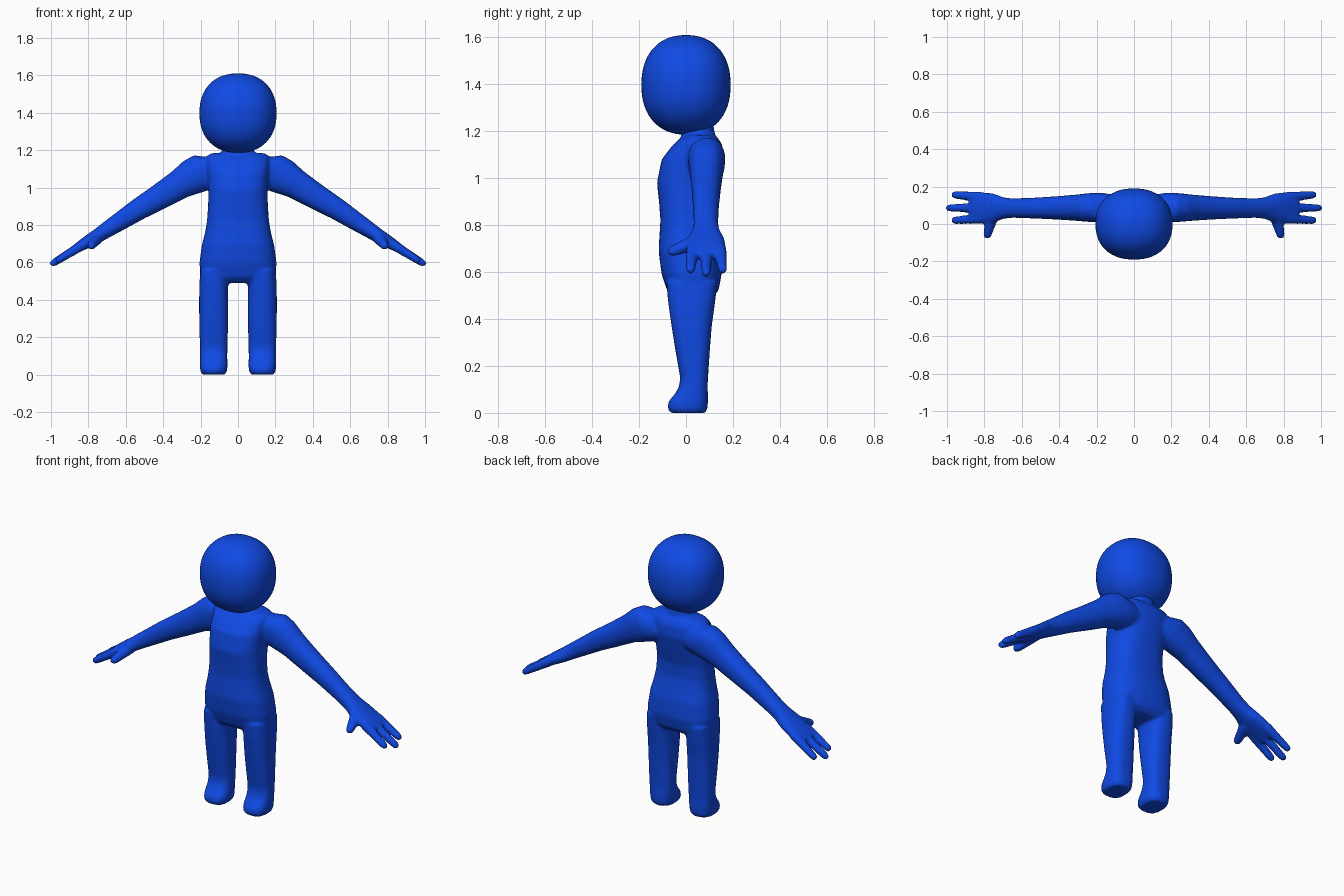
import bpy, bmesh, math
from mathutils import Vector

if "Cube" in bpy.data.objects:
    bpy.data.objects.remove(bpy.data.objects["Cube"])

blue = bpy.data.materials.new("royal blue")
blue.diffuse_color = (0.005, 0.068, 0.78, 1)
blue.use_nodes = True
blue.node_tree.nodes["Principled BSDF"].inputs["Base Color"].default_value = blue.diffuse_color


def spow(v, p):
    return math.copysign(abs(v) ** p, v)


def loft(bm, rings, n=28, power=2.0):
    """Closed tube through (centre, u half-axis, v half-axis) rings."""
    loops = []
    for c, u, v in rings:
        loop = []
        for i in range(n):
            a = 2 * math.pi * i / n
            loop.append(bm.verts.new(c + u * spow(math.cos(a), 2 / power)
                                     + v * spow(math.sin(a), 2 / power)))
        loops.append(loop)
    for a, b in zip(loops, loops[1:]):
        for i in range(n):
            j = (i + 1) % n
            bm.faces.new((a[i], a[j], b[j], b[i]))
    bm.faces.new(loops[0][::-1])
    bm.faces.new(loops[-1])


def level(z, half_x, y0, y1, x=0):
    """Horizontal ring given by its width and front/back limits."""
    return (Vector((x, (y0 + y1) / 2, z)), Vector((half_x, 0, 0)),
            Vector((0, (y1 - y0) / 2, 0)))


def finger(bm, a, b, r0, r1):
    """Tapered, round-ended digit."""
    a, b = Vector(a), Vector(b)
    d = (b - a).normalized()
    u = d.cross(Vector((0, 0, 1))).normalized()
    v = d.cross(u)
    rings = []
    for t, k in ((0, 1), (.5, 1), (.88, 1), (.96, .85), (1, .5)):
        r = (r0 + (r1 - r0) * t) * k
        rings.append((a.lerp(b, t), u * r, v * r))
    loft(bm, rings, 14)


bm = bmesh.new()

# torso
loft(bm, [level(*p) for p in (
    (.49, .150, -.050, .110), (.52, .195, -.080, .138), (.59, .207, -.104, .152),
    (.69, .194, -.117, .145), (.76, .176, -.113, .128), (.82, .166, -.109, .116),
    (.90, .160, -.115, .118), (.98, .158, -.124, .138), (1.08, .165, -.104, .160),
    (1.14, .170, -.058, .155), (1.17, .165, -.025, .138), (1.184, .140, .0, .12))],
    40, 2.6)

# neck
loft(bm, [level(1.10, .10, .0, .13), level(1.18, .09, -.02, .125),
          level(1.21, .082, -.02, .12), level(1.28, .08, -.02, .11)])

for s in (-1, 1):
    # leg and foot
    loft(bm, [level(*p, x=s * .13) for p in (
        (.0, .062, -.066, .082), (.02, .072, -.080, .092), (.05, .074, -.074, .094),
        (.08, .073, -.048, .094), (.11, .073, -.030, .092), (.15, .074, -.025, .094),
        (.27, .077, -.046, .102), (.37, .078, -.062, .110), (.47, .077, -.076, .124),
        (.56, .072, -.085, .135))], 28, 2.6)

    # arm and palm: x, z, y centre, half thickness, half depth
    arm = []
    for x, z, y, t, w in (
            (.10, 1.09, .080, .085, .075), (.18, 1.085, .088, .104, .080),
            (.24, 1.058, .088, .098, .077), (.31, 1.018, .087, .080, .070),
            (.42, .950, .086, .069, .062), (.53, .885, .085, .059, .056),
            (.65, .807, .085, .048, .052), (.70, .775, .085, .043, .058),
            (.75, .742, .085, .038, .078), (.80, .713, .086, .033, .085),
            (.85, .682, .087, .027, .084), (.875, .667, .087, .021, .077)):
        arm.append((Vector((s * x, y, z)), Vector((0, w, 0)),
                    Vector((s * .55, 0, .84)) * t))
    loft(bm, arm, 28, 2.2)

    # three fingers and a thumb
    for y0, y1, tip in ((.145, .157, .975), (.086, .086, 1.004), (.028, .019, .975)):
        finger(bm, (s * .82, y0, .70), (s * tip, y1, .588 + (1 - tip) * .55), .028, .020)
    finger(bm, (s * .755, .05, .73), (s * .789, -.076, .682), .036, .021)

bmesh.ops.recalc_face_normals(bm, faces=bm.faces)
mesh = bpy.data.meshes.new("body")
bm.to_mesh(mesh)
bm.free()
body = bpy.data.objects.new("body", mesh)
bpy.context.collection.objects.link(body)
mesh.materials.append(blue)

# blend limbs into one soft skin
fuse = body.modifiers.new("fuse", 'REMESH')
fuse.mode = 'VOXEL'
fuse.voxel_size = .009
fuse.use_smooth_shade = True
soften = body.modifiers.new("soften", 'SMOOTH')
soften.factor = .5
soften.iterations = 8

# head: slightly boxy ball
bpy.ops.mesh.primitive_uv_sphere_add(segments=64, ring_count=40, radius=1)
head = bpy.context.object
head.name = "head"
for v in head.data.vertices:
    p = v.co
    k = sum(abs(c) ** 2.25 for c in p) ** (-1 / 2.25)
    v.co = (p.x * k * .206, p.y * k * .19, p.z * k * .212 + 1.398)
head.data.materials.append(blue)
bpy.ops.object.shade_smooth()
